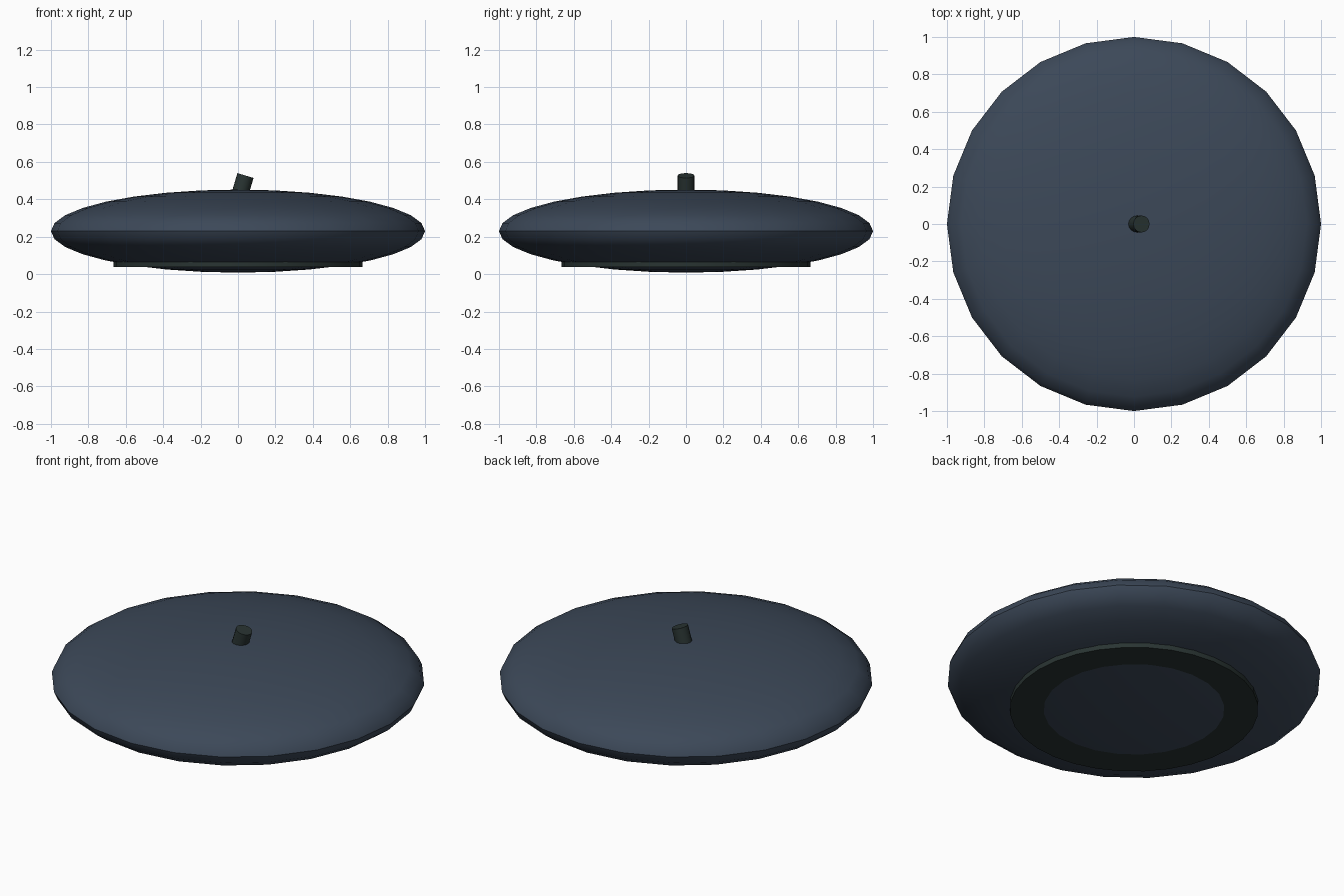
import bpy, math

if "Cube" in bpy.data.objects:
    bpy.data.objects.remove(bpy.data.objects["Cube"])


def material(name, rgb):
    m = bpy.data.materials.new(name)
    m.diffuse_color = (*rgb, 1)
    m.use_nodes = True
    m.node_tree.nodes["Principled BSDF"].inputs["Base Color"].default_value = m.diffuse_color
    return m


def finish(name, mat):
    o = bpy.context.object
    o.name = name
    o.data.materials.append(mat)
    bpy.ops.object.shade_smooth_by_angle(angle=math.radians(40))
    return o


slate = material("slate blue", (0.045, 0.065, 0.098))
dark = material("dark green grey", (0.022, 0.034, 0.032))

# Flattened round body
bpy.ops.mesh.primitive_uv_sphere_add(segments=24, ring_count=16, radius=1, location=(0, 0, 0.23))
bpy.context.object.scale = (1, 1, 0.222)
bpy.ops.object.transform_apply(location=False, rotation=False, scale=True)
finish("body", slate)

# Thin base disc, with the body belly just showing through below
bpy.ops.mesh.primitive_cylinder_add(vertices=32, radius=0.665, depth=0.03, location=(0, 0, 0.052))
finish("base_disc", dark)

# Short leaning stem on top
bpy.ops.mesh.primitive_cylinder_add(vertices=16, radius=0.045, depth=0.14,
                                    location=(0.02, 0, 0.46), rotation=(0, 0.29, 0))
finish("stem", dark)
